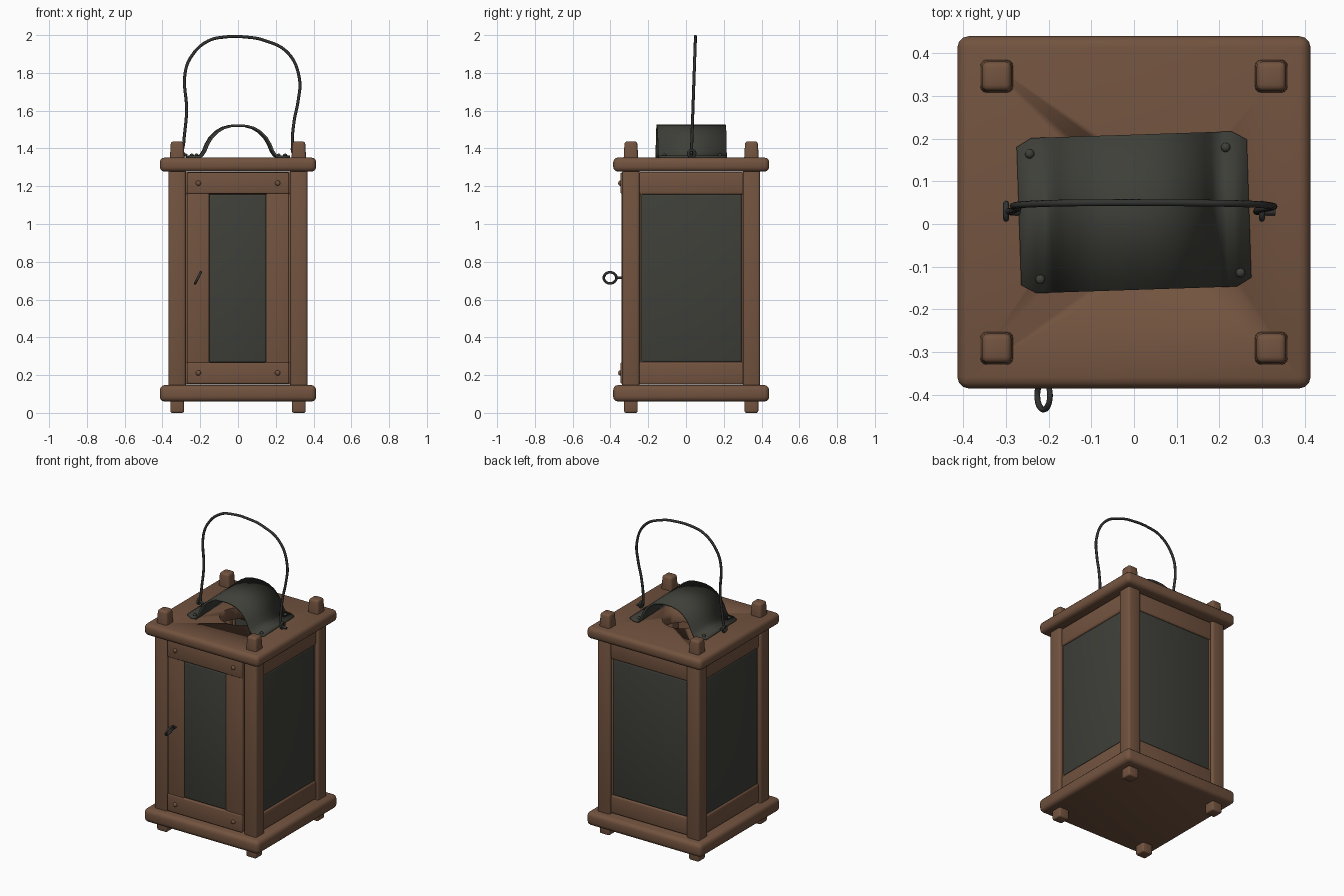
import bpy, bmesh, math
from mathutils import Matrix, Vector

cube = bpy.data.objects.get("Cube")
if cube:
    bpy.data.objects.remove(cube)


def material(name, colour):
    m = bpy.data.materials.new(name)
    m.use_nodes = True
    m.diffuse_color = colour
    bsdf = m.node_tree.nodes["Principled BSDF"]
    bsdf.inputs["Base Color"].default_value = colour
    bsdf.inputs["Roughness"].default_value = 0.8
    return m


WOOD = material("brown wood", (0.17, 0.087, 0.05, 1))
SHEET = material("dark sheet and glass", (0.048, 0.05, 0.04, 1))
IRON = material("dark iron", (0.032, 0.034, 0.031, 1))

CY = 0.0275  # middle of the body, set back by the pull ring
ZUP = Vector((0, 0, 1))


def finish(name, bm, mat):
    bmesh.ops.recalc_face_normals(bm, faces=bm.faces)
    me = bpy.data.meshes.new(name)
    bm.to_mesh(me)
    bm.free()
    me.polygons.foreach_set("use_smooth", [True] * len(me.polygons))
    me.set_sharp_from_angle(angle=math.radians(40))
    me.materials.append(mat)
    ob = bpy.data.objects.new(name, me)
    bpy.context.collection.objects.link(ob)
    return ob


def box(name, x, y, z, bevel, mat=WOOD, taper=1.0, place=Matrix()):
    """Rounded box between pairs of limits; taper narrows its top."""
    bm = bmesh.new()
    bmesh.ops.create_cube(bm, size=1)
    for v in bm.verts:
        t = taper if v.co.z > 0 else 1
        v.co = Vector(((x[0] + x[1]) / 2 + v.co.x * t * (x[1] - x[0]),
                       (y[0] + y[1]) / 2 + v.co.y * t * (y[1] - y[0]),
                       z[0] if v.co.z < 0 else z[1]))
    bmesh.ops.bevel(bm, geom=bm.edges[:], offset=bevel, segments=3,
                    profile=0.5, affect='EDGES', clamp_overlap=True)
    bm.transform(place)
    return finish(name, bm, mat)


def rivet(name, loc, normal, mat, r=0.011):
    bm = bmesh.new()
    bmesh.ops.create_uvsphere(bm, u_segments=12, v_segments=8, radius=r)
    bm.transform(Matrix.Translation(loc) @ Vector(normal).to_track_quat('Z', 'Y')
                 .to_matrix().to_4x4() @ Matrix.Diagonal((1, 1, 0.8, 1)))
    return finish(name, bm, mat)


def wire(name, points, radius, cyclic=False):
    cu = bpy.data.curves.new(name, 'CURVE')
    cu.dimensions = '3D'
    cu.bevel_depth = radius
    cu.bevel_resolution = 2
    cu.resolution_u = 6
    cu.use_fill_caps = True
    sp = cu.splines.new('BEZIER')
    sp.bezier_points.add(len(points) - 1)
    for bp, p in zip(sp.bezier_points, points):
        bp.co = p
        bp.handle_left_type = bp.handle_right_type = 'AUTO'
    sp.use_cyclic_u = cyclic
    cu.materials.append(IRON)
    ob = bpy.data.objects.new(name, cu)
    bpy.context.collection.objects.link(ob)
    return ob


def ring(name, centre, u, v, radius, thick):
    n = 10
    wire(name, [Vector(centre) + radius * (math.cos(a) * Vector(u) + math.sin(a) * Vector(v))
                for a in (math.tau * i / n for i in range(n))], thick, True)


# Base and roof boards
plate = ((-0.414, 0.414), (CY - 0.413, CY + 0.413))
box("base_board", *plate, (0.06, 0.147), 0.026)
roof = box("roof_board", *plate, (1.277, 1.352), 0.026)

# Round smoke hole through the roof
bm = bmesh.new()
bmesh.ops.create_cone(bm, cap_ends=True, segments=32, radius1=0.125, radius2=0.125, depth=0.4,
                      matrix=Matrix.Translation((0, CY, 1.31)))
cutter = finish("hole_cutter", bm, WOOD)
cutter.hide_render = True
cut = roof.modifiers.new("smoke_hole", 'BOOLEAN')
cut.operation = 'DIFFERENCE'
cut.object = cutter
graph = bpy.context.evaluated_depsgraph_get()
cut_mesh = bpy.data.meshes.new_from_object(roof.evaluated_get(graph))
roof.modifiers.clear()
roof.data = cut_mesh
bpy.data.objects.remove(cutter)

# Corner posts with pegs above the roof and feet below the base
for sx, side in ((-1, "right"), (1, "left")):
    for sy, end in ((-1, "front"), (1, "back")):
        px, py = sx * 0.322, CY + sy * 0.319

        def square(w):
            return (px - w, px + w), (py - w, py + w)
        tag = f"{end}_{side}"
        box(f"post_{tag}", *square(0.046), (0.13, 1.29), 0.014)
        box(f"peg_{tag}", *square(0.04), (1.32, 1.437), 0.014, taper=0.84)
        box(f"foot_{tag}", *square(0.036), (0.0, 0.09), 0.01)

# Rails and panes on the back and both sides
for name, angle in (("left", 90), ("back", 180), ("right", 270)):
    place = Matrix.Translation((0, CY, 0)) @ Matrix.Rotation(math.radians(angle), 4, 'Z')
    for part, z in (("top", (1.155, 1.275)), ("bottom", (0.15, 0.27))):
        box(f"{name}_{part}_rail", (-0.28, 0.28), (-0.352, -0.305), z, 0.012, place=place)
    for s in (-1, 1):
        box(f"{name}_bead_{s}", sorted((s * 0.265, s * 0.29)), (-0.345, -0.31),
            (0.25, 1.17), 0.006, place=place)
    box(f"{name}_pane", (-0.267, 0.267), (-0.347, -0.322), (0.268, 1.157), 0.01, SHEET, place=place)

# Door with rails, stiles, pane and rivets
for part, z in (("top", (1.16, 1.272)), ("bottom", (0.155, 0.268))):
    box(f"door_{part}_rail", (-0.27, 0.27), (-0.347, -0.305), z, 0.007)
    for x in (-0.21, 0.21):
        rivet(f"door_rivet_{part}", (x, -0.348, sum(z) / 2), (0, -1, 0), WOOD, 0.014)
box("door_right_stile", (-0.27, -0.152), (-0.341, -0.305), (0.255, 1.17), 0.007)
box("door_left_stile", (0.148, 0.27), (-0.341, -0.305), (0.255, 1.17), 0.007)
box("door_pane", (-0.154, 0.15), (-0.337, -0.312), (0.267, 1.157), 0.01, SHEET)

# Tilted pull ring and its stem
ring("pull_ring", (-0.212, -0.402, 0.715), (0, 1, 0), (0.45, 0, 0.89), 0.033, 0.007)
wire("pull_stem", [(-0.212, -0.372, 0.715), (-0.212, -0.335, 0.715)], 0.007)

# Bent sheet hood over the smoke hole, with flat riveted flanges
half = [(0, 1.521), (0.04, 1.519), (0.08, 1.508), (0.115, 1.487), (0.145, 1.456),
        (0.165, 1.422), (0.18, 1.385), (0.197, 1.36), (0.215, 1.356), (0.235, 1.356), (0.27, 1.356)]
profile = [(-x, z) for x, z in reversed(half[1:])] + half
turn = Matrix.Translation((0, CY, 0)) @ Matrix.Rotation(math.radians(1.9), 4, 'Z')
bm = bmesh.new()
rows = []
for i, (x, z) in enumerate(profile):
    depth = 0.162 if i in (0, len(profile) - 1) else 0.182
    rows.append([bm.verts.new((x, s * depth, z)) for s in (-1, 1)])
for a, b in zip(rows, rows[1:]):
    bm.faces.new((a[0], b[0], b[1], a[1]))
bm.transform(turn)
hood = finish("smoke_hood", bm, SHEET)
solid = hood.modifiers.new("thickness", 'SOLIDIFY')
solid.thickness = 0.012
solid.offset = 0
for x, y in ((-0.24, 0.145), (0.22, 0.145), (0.245, -0.15), (-0.225, -0.15)):
    rivet("hood_rivet", turn @ Vector((x, y, 1.364)), ZUP, SHEET)

# Wire carrying handle, slightly uneven
path = [(-0.27, 1.362), (-0.289, 1.372), (-0.287, 1.43), (-0.272, 1.6), (-0.28, 1.8), (-0.245, 1.89),
        (-0.16, 1.968), (-0.07, 1.99), (0.04, 1.99), (0.14, 1.972), (0.265, 1.905),
        (0.325, 1.77), (0.318, 1.65), (0.298, 1.55), (0.288, 1.42), (0.295, 1.372), (0.33, 1.362)]
wire("carrying_handle", [(x, 0.028 + 0.022 * (z - 1.36) / 0.63, z) for x, z in path], 0.008)

# Eyelets holding the handle
for s in (-1, 1):
    ring("handle_eyelet", (s * 0.3, 0.03, 1.373), (0, 1, 0), ZUP, 0.018, 0.007)
